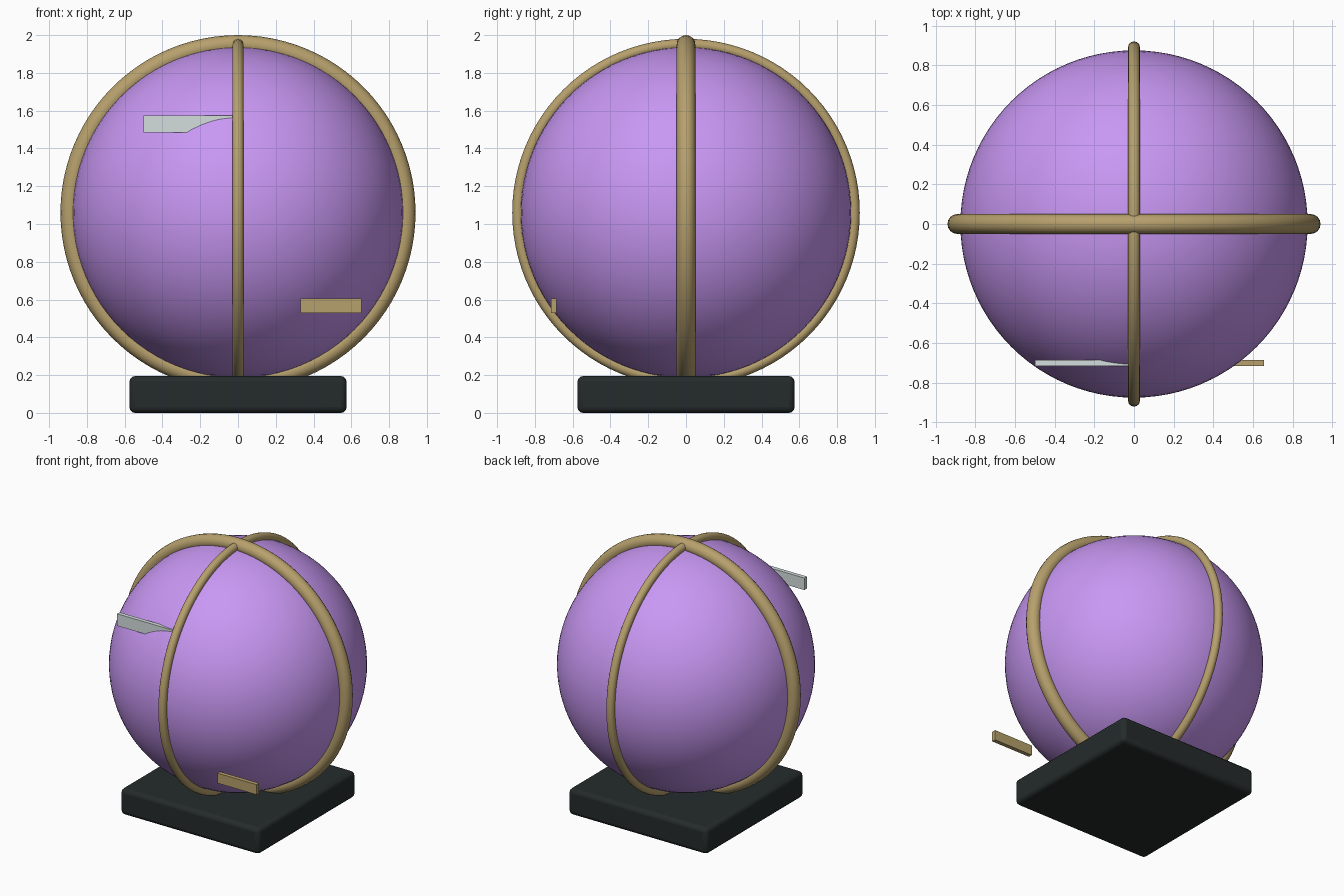
import bpy
from math import pi

cube = bpy.data.objects.get("Cube")
if cube:
    bpy.data.objects.remove(cube, do_unlink=True)


def material(name, rgb):
    mat = bpy.data.materials.new(name)
    mat.use_nodes = True
    color = (*rgb, 1)
    mat.diffuse_color = color
    mat.node_tree.nodes["Principled BSDF"].inputs["Base Color"].default_value = color
    return mat


def finish(name, mat, angle=pi / 6):
    obj = bpy.context.object
    obj.name = name
    obj.data.materials.append(mat)
    bpy.ops.object.shade_smooth_by_angle(angle=angle)
    return obj


def box(name, mat, low, high, bevel=0):
    center = [(a + b) / 2 for a, b in zip(low, high)]
    bpy.ops.mesh.primitive_cube_add(size=1, location=center)
    obj = bpy.context.object
    obj.scale = [b - a for a, b in zip(low, high)]
    bpy.ops.object.transform_apply(location=False, rotation=False, scale=True)
    if bevel:
        mod = obj.modifiers.new("rounded_edges", 'BEVEL')
        mod.width = bevel
        mod.segments = 3
    return finish(name, mat, pi / 4)


def ring(name, mat, thickness, rotation):
    bpy.ops.mesh.primitive_torus_add(
        major_radius=0.89, minor_radius=thickness, major_segments=96,
        minor_segments=16, location=(0, 0, CENTER_Z), rotation=rotation)
    return finish(name, mat, pi / 3)


CENTER_Z = 1.06
purple = material("purple", (0.58, 0.31, 0.90))
tan = material("tan", (0.47, 0.35, 0.15))
dark = material("dark", (0.018, 0.024, 0.024))
pale = material("pale", (0.66, 0.74, 0.73))

# Ball
bpy.ops.mesh.primitive_uv_sphere_add(
    segments=96, ring_count=48, radius=0.875, location=(0, 0, CENTER_Z))
finish("ball", purple)

# Crossed bands: a thick one side to side, a thin one front to back
ring("side_band", tan, 0.05, (pi / 2, 0, 0))
ring("front_band", tan, 0.03, (0, pi / 2, 0))

# Plinth
box("base", dark, (-0.575, -0.575, 0), (0.575, 0.575, 0.195), 0.03)

# Small plates on the front
box("upper_plate", pale, (-0.5, -0.715, 1.485), (0, -0.685, 1.575))
box("lower_plate", tan, (0.33, -0.715, 0.53), (0.655, -0.685, 0.605))
